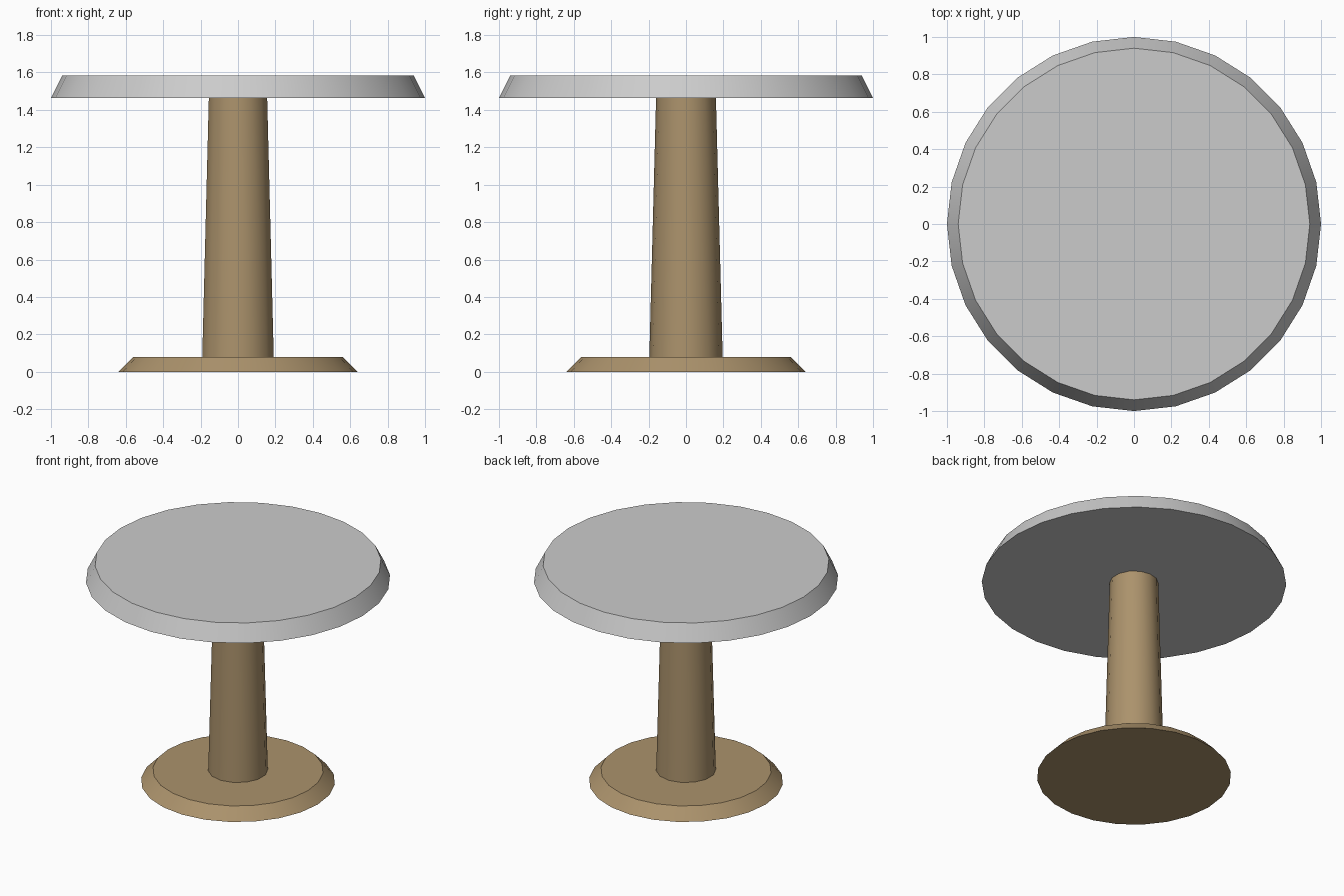
import bpy, math

if "Cube" in bpy.data.objects:
    bpy.data.objects.remove(bpy.data.objects["Cube"])

wood = bpy.data.materials.new("tan_wood")
wood.diffuse_color = (0.41, 0.29, 0.15, 1)
wood.use_nodes = True
wood.node_tree.nodes["Principled BSDF"].inputs["Base Color"].default_value = wood.diffuse_color


def tapered_disc(name, sides, r_low, r_high, z_low, z_high, material=None):
    """Upright frustum with smooth sides and sharp rims."""
    bpy.ops.mesh.primitive_cone_add(
        vertices=sides, radius1=r_low, radius2=r_high,
        depth=z_high - z_low, location=(0, 0, (z_low + z_high) / 2))
    ob = bpy.context.object
    ob.name = name
    if material:
        ob.data.materials.append(material)
    bpy.ops.object.shade_smooth_by_angle(angle=math.radians(35))
    return ob


# Foot plate
tapered_disc("base", 24, 0.638, 0.56, 0.0, 0.08, wood)
# Column
tapered_disc("pedestal", 14, 0.196, 0.16, 0.08, 1.464, wood)
# Round top with sloping rim
tapered_disc("tabletop", 28, 1.0, 0.94, 1.464, 1.583)
